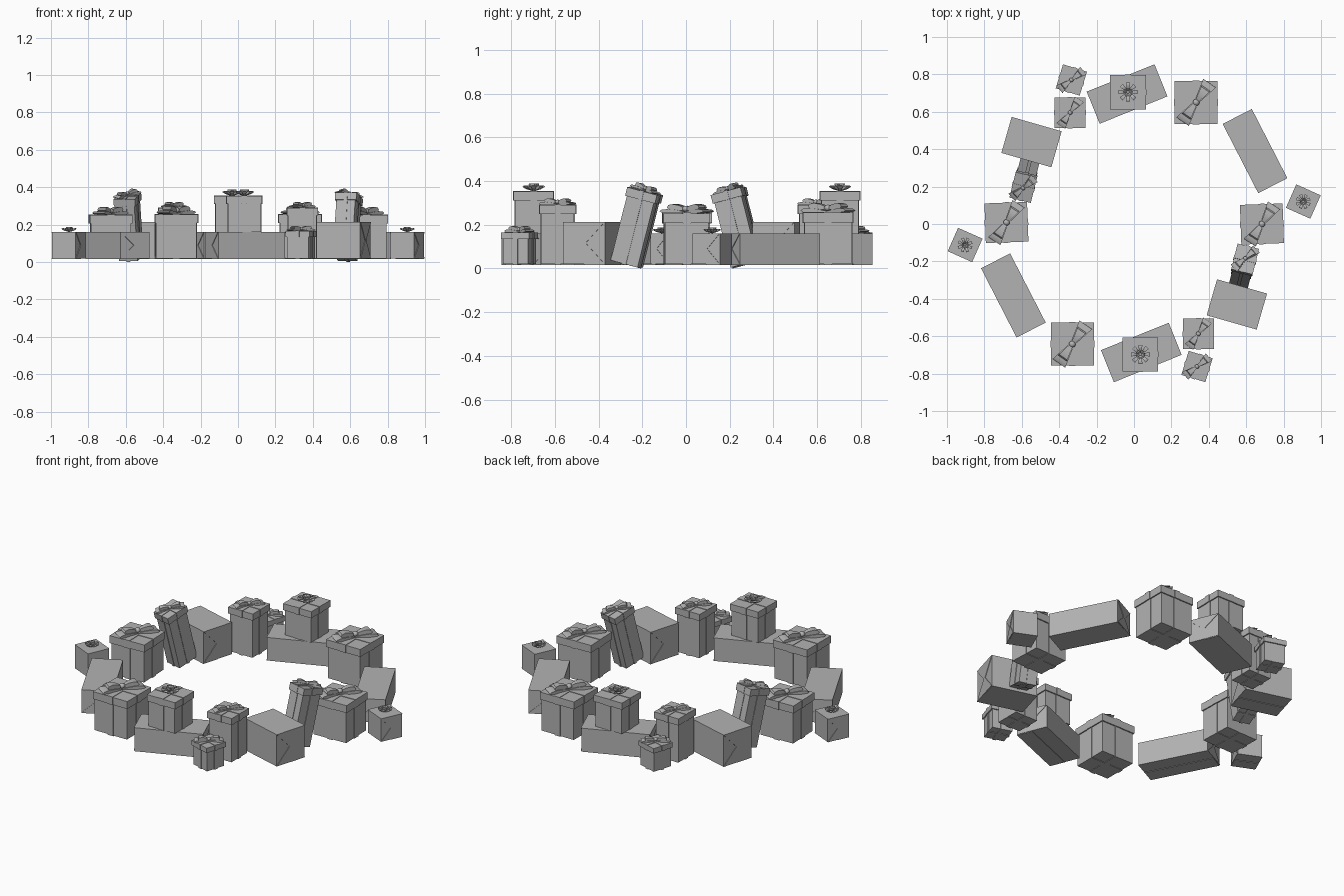
import bpy, bmesh, math
from mathutils import Matrix, Vector

cube = bpy.data.objects.get("Cube")
if cube:
    bpy.data.objects.remove(cube, do_unlink=True)

GREY = (0.45, 0.45, 0.45, 1)
mat = bpy.data.materials.new("gift_grey")
mat.use_nodes = True
mat.diffuse_color = GREY
mat.node_tree.nodes["Principled BSDF"].inputs["Base Color"].default_value = GREY


def finish(name, bm, matrix, smooth=False):
    bmesh.ops.recalc_face_normals(bm, faces=bm.faces)
    mesh = bpy.data.meshes.new(name)
    bm.to_mesh(mesh)
    bm.free()
    mesh.materials.append(mat)
    ob = bpy.data.objects.new(name, mesh)
    bpy.context.collection.objects.link(ob)
    ob.matrix_world = matrix
    if smooth:
        bpy.ops.object.select_all(action="DESELECT")
        ob.select_set(True)
        bpy.context.view_layer.objects.active = ob
        bpy.ops.object.shade_smooth_by_angle(angle=math.radians(40))


def add_box(bm, size, z0):
    m = Matrix.Translation((0, 0, z0 + size[2] / 2)) @ Matrix.Diagonal((*size, 1))
    bmesh.ops.create_cube(bm, size=1, matrix=m)


def add_loop(bm, matrix, length, width, height, pinch=0.3):
    """Folded ribbon loop that widens away from the knot."""
    profile = [(0, 0.35), (0.35, 0.8), (0.7, 1), (0.92, 0.85),
               (1, 0.5), (0.92, 0.2), (0.6, 0), (0, 0.05)]
    rings = []
    for side in (-1, 1):
        rings.append([bm.verts.new(matrix @ Vector(
            (r * length, side * width / 2 * (pinch + (1 - pinch) * r), h * height)))
            for r, h in profile])
    n = len(profile)
    for i in range(n):
        j = (i + 1) % n
        bm.faces.new((rings[0][i], rings[0][j], rings[1][j], rings[1][i]))
    bm.faces.new(rings[0])
    bm.faces.new(rings[1][::-1])


def tie_bow(name, base, reach):
    bm = bmesh.new()
    for turn in (0, math.pi):
        spin = Matrix.Rotation(math.radians(55) + turn, 4, "Z")
        add_loop(bm, spin, reach * 0.95, reach * 0.62, reach * 0.16)
        lift = Matrix.Translation((0, 0, reach * 0.1))
        add_loop(bm, spin @ lift, reach * 0.7, reach * 0.42, reach * 0.24)
    knot = Matrix.Translation((0, 0, reach * 0.17)) @ Matrix.Diagonal((1, 1, 0.8, 1))
    bmesh.ops.create_uvsphere(bm, u_segments=10, v_segments=6, radius=reach * 0.14, matrix=knot)
    finish(name + "_bow", bm, base, True)


def rosette(name, base, reach):
    bm = bmesh.new()
    for count, tilt, size, phase in ((8, 18, 1, 0), (5, 50, 0.75, 20)):
        for i in range(count):
            m = (Matrix.Rotation(math.tau * i / count + math.radians(phase), 4, "Z")
                 @ Matrix.Rotation(math.radians(-tilt), 4, "Y"))
            add_loop(bm, m, reach * size, reach * 0.4, reach * 0.25)
    core = Matrix.Translation((0, 0, reach * 0.4))
    bmesh.ops.create_uvsphere(bm, u_segments=8, v_segments=6, radius=reach * 0.2, matrix=core)
    finish(name + "_rosette", bm, base, True)


def ribbon(name, base, size, width, skin=0.003):
    """Two thin bands crossing around the gift."""
    sx, sy, sz = size
    bm = bmesh.new()
    add_box(bm, (width, sy + 2 * skin, sz + 2 * skin), -skin)
    add_box(bm, (sx + 2 * skin, width, sz + 2 * skin), -skin)
    finish(name + "_ribbon", bm, base)


def paper_folds(name, base, size, skin=0.003):
    """Overlapping paper flaps on both ends and a seam sheet underneath."""
    sx, sy, sz = size
    bm = bmesh.new()
    for end in (-1, 1):
        for z_edge, z_tip in ((0, 0.55), (1, 0.45)):
            tri = [(-0.5, z_edge), (0.5, z_edge), (0, z_tip)]
            inner, outer = ([bm.verts.new((end * (sx / 2 + d), u * sy, v * sz))
                             for u, v in tri] for d in (0, skin))
            bm.faces.new(inner)
            bm.faces.new(outer)
            for i in range(3):
                j = (i + 1) % 3
                bm.faces.new((inner[i], inner[j], outer[j], outer[i]))
    seam = bmesh.ops.create_cube(bm, size=1)["verts"]
    for v in seam:
        v.co = (v.co.x * sx, (v.co.y + 0.5) * sy / 2, v.co.z * skin - skin / 2)
    finish(name + "_paper_folds", bm, base)


def gift(name, base, size, lid, topper, reach):
    sx, sy, sz = size
    bm = bmesh.new()
    if lid:
        body = (sx - 0.014, sy - 0.014, sz - 0.01)
        add_box(bm, body, 0)
        finish(name + "_box", bm, base)
        bm = bmesh.new()
        add_box(bm, (sx, sy, lid), sz - lid)
        finish(name + "_lid", bm, base)
        ribbon(name, base, body, sx * 0.16)
        bm = bmesh.new()
        add_box(bm, (sx * 0.16, sy + 0.005, lid + 0.004), sz - lid - 0.001)
        add_box(bm, (sx + 0.005, sx * 0.16, lid + 0.004), sz - lid - 0.001)
        finish(name + "_lid_ribbon", bm, base)
    else:
        add_box(bm, size, 0)
        finish(name + "_box", bm, base)
        paper_folds(name, base, size)
    top = base @ Matrix.Translation((0, 0, sz))
    if topper == "tie":
        tie_bow(name, top, reach)
    elif topper == "rosette":
        rosette(name, top, reach)


# name, centre x, y, base z, turn, lean, size, lid depth, topper, topper reach
GIFTS = [
    ("tiny_bow_gift", -0.335, 0.77, 0.02, -17, 0, (0.134, 0.134, 0.145), 0.03, "tie", 0.085),
    ("small_bow_gift", -0.342, 0.595, 0.02, 0, 0, (0.165, 0.165, 0.27), 0.04, "tie", 0.09),
    ("stacked_gift", -0.032, 0.705, 0.16, 0, 0, (0.19, 0.183, 0.192), 0.04, "rosette", 0.056),
    ("wide_flat_gift", -0.037, 0.695, 0.02, 22, 0, (0.385, 0.185, 0.14), 0, None, 0),
    ("large_bow_gift", 0.332, 0.65, 0.02, 0, 0, (0.23, 0.23, 0.235), 0.045, "tie", 0.132),
    ("long_gift", 0.647, 0.39, 0.02, -62.8, 0, (0.41, 0.175, 0.14), 0, None, 0),
    ("tiny_rosette_gift", 0.905, 0.12, 0.02, -24, 0, (0.137, 0.137, 0.14), 0, "rosette", 0.043),
    ("side_bow_gift", 0.684, 0.0, 0.02, 2, 0, (0.228, 0.212, 0.232), 0.045, "tie", 0.125),
    ("leaning_gift", 0.573, -0.271, 0.021, -14, -14.6, (0.118, 0.145, 0.344), 0.04, "tie", 0.085),
    ("medium_gift", 0.55, -0.43, 0.02, -16, 0, (0.272, 0.2, 0.193), 0, None, 0),
]

# Half of the ring, then the same half turned around
for half, turn in (("back", 0), ("front", math.pi)):
    ring = Matrix.Translation((0.001, 0.004, 0)) @ Matrix.Rotation(turn, 4, "Z") \
        @ Matrix.Translation((-0.001, -0.004, 0))
    for name, x, y, z, spin, lean, size, lid, topper, reach in GIFTS:
        base = (ring @ Matrix.Translation((x, y, z))
                @ Matrix.Rotation(math.radians(spin), 4, "Z")
                @ Matrix.Rotation(math.radians(lean), 4, "X"))
        gift(half + "_" + name, base, size, lid, topper, reach)
